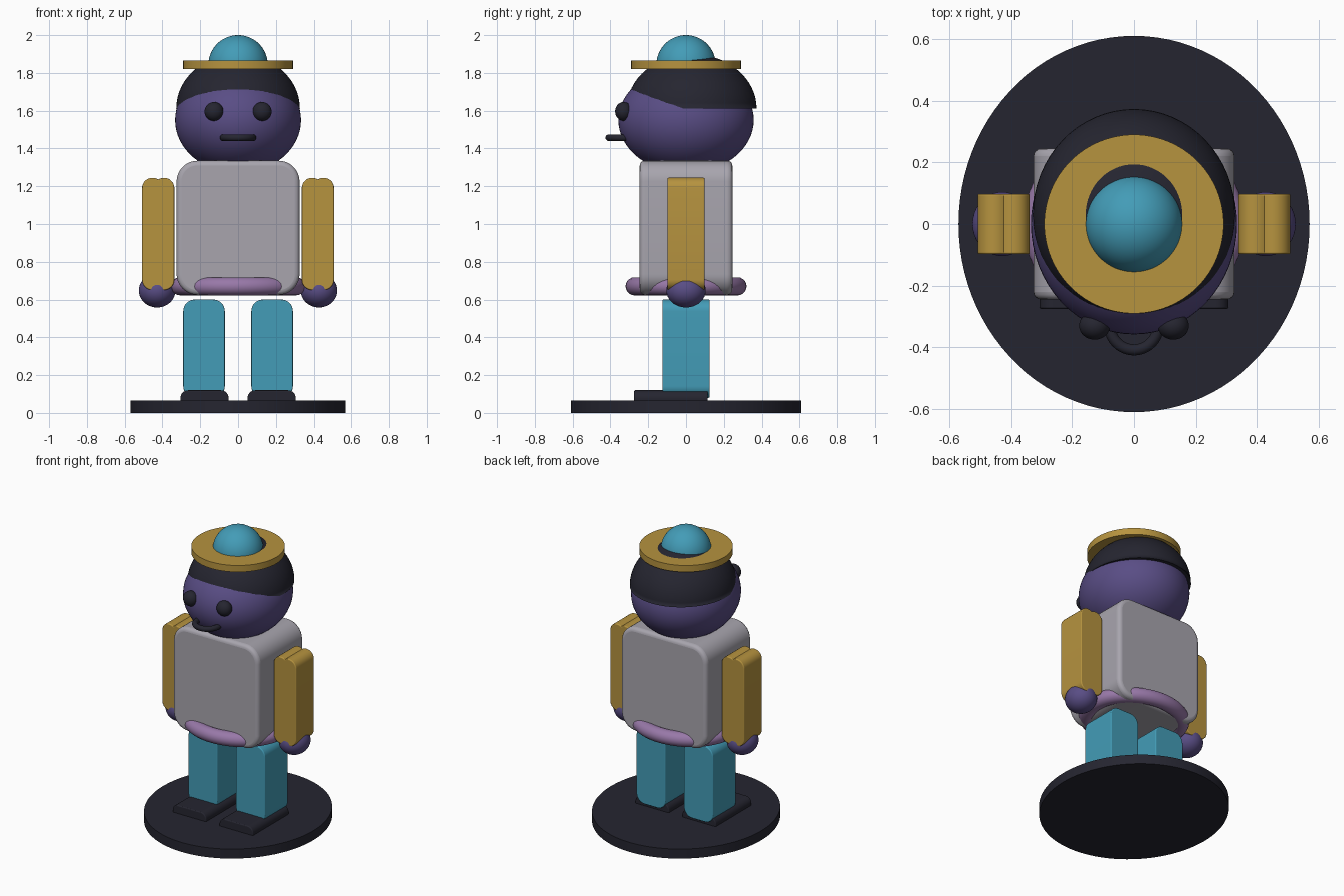
import bpy, bmesh
from math import sin, cos, radians, asin, degrees

if "Cube" in bpy.data.objects:
    bpy.data.objects.remove(bpy.data.objects["Cube"], do_unlink=True)


def material(name, rgb):
    lin = [((c / 255 + 0.055) / 1.055) ** 2.4 for c in rgb]
    m = bpy.data.materials.new(name)
    m.use_nodes = True
    m.diffuse_color = (*lin, 1)
    node = next(n for n in m.node_tree.nodes if n.type == 'BSDF_PRINCIPLED')
    node.inputs["Base Color"].default_value = (*lin, 1)
    return m


black = material("charcoal", (37, 37, 48))
teal = material("teal", (67, 156, 183))
gold = material("ochre", (182, 147, 63))
violet = material("dark_violet", (89, 77, 133))
grey = material("warm_grey", (168, 165, 174))
mauve = material("mauve", (152, 120, 168))


def finish(ob, name, mat):
    ob.name = ob.data.name = name
    ob.data.materials.append(mat)
    bpy.ops.object.select_all(action='DESELECT')
    ob.select_set(True)
    bpy.context.view_layer.objects.active = ob
    bpy.ops.object.transform_apply(location=False, rotation=False, scale=True)
    bpy.ops.object.shade_smooth_by_angle(angle=radians(35))
    return ob


def ball(name, mat, loc, radii):
    bpy.ops.mesh.primitive_uv_sphere_add(segments=64, ring_count=32, radius=1, location=loc)
    ob = bpy.context.object
    ob.scale = radii
    return finish(ob, name, mat)


def disc(name, mat, rx, ry, z0, z1):
    bpy.ops.mesh.primitive_cylinder_add(vertices=96, radius=1, depth=1, location=(0, 0, (z0 + z1) / 2))
    ob = bpy.context.object
    ob.scale = (rx, ry, z1 - z0)
    return finish(ob, name, mat)


def ring(name, mat, loc, major, minor, scale=(1, 1, 1)):
    bpy.ops.mesh.primitive_torus_add(major_segments=72, minor_segments=20, location=loc,
                                     major_radius=major, minor_radius=minor)
    ob = bpy.context.object
    ob.scale = scale
    return finish(ob, name, mat)


def slab(name, mat, xs, ys, zs, r, edge, lobed=False):
    """Rounded front outline pushed through along y; lobed ends have a centre crease."""
    x0, x1 = xs
    z0, z1 = zs
    over = degrees(asin(((x1 - x0) / 2 - r) / r)) if lobed else 0
    corners = [(x1 - r, z1 - r, 0, 90 + over), (x0 + r, z1 - r, 90 - over, 180),
               (x0 + r, z0 + r, 180, 270 + over), (x1 - r, z0 + r, 270 - over, 360)]
    bm = bmesh.new()
    verts = []
    steps = 10
    for cx, cz, a0, a1 in corners:
        for i in range(steps + 1):
            a = radians(a0 + (a1 - a0) * i / steps)
            verts.append(bm.verts.new((cx + r * cos(a), ys[0], cz + r * sin(a))))
    face = bm.faces.new(verts)
    out = bmesh.ops.extrude_face_region(bm, geom=[face])
    moved = [g for g in out["geom"] if isinstance(g, bmesh.types.BMVert)]
    bmesh.ops.translate(bm, verts=moved, vec=(0, ys[1] - ys[0], 0))
    bmesh.ops.remove_doubles(bm, verts=bm.verts, dist=0.0001)
    bmesh.ops.recalc_face_normals(bm, faces=bm.faces)
    me = bpy.data.meshes.new(name)
    bm.to_mesh(me)
    bm.free()
    ob = bpy.data.objects.new(name, me)
    bpy.context.collection.objects.link(ob)
    finish(ob, name, mat)
    bev = ob.modifiers.new("soft_edges", 'BEVEL')
    bev.width = edge
    bev.segments = 4
    bev.limit_method = 'ANGLE'
    bev.angle_limit = radians(75)
    return ob


# Stand
disc("base", black, 0.57, 0.61, 0, 0.065)

# Torso and belt
slab("torso", grey, (-0.325, 0.325), (-0.245, 0.245), (0.625, 1.335), 0.11, 0.025)
ring("belt", mauve, (0, 0, 0.67), 0.272, 0.048, (1.12, 1, 1))

# Limbs, mirrored across x
for side, s in (("left", 1), ("right", -1)):
    def span(a, b):
        return tuple(sorted((s * a, s * b)))
    slab(side + "_foot", black, span(0.05, 0.305), (-0.275, 0.115), (0.03, 0.12), 0.042, 0.006)
    slab(side + "_leg", teal, span(0.07, 0.29), (-0.125, 0.125), (0.08, 0.6), 0.062, 0.006)
    slab(side + "_arm", gold, span(0.337, 0.508), (-0.098, 0.098), (0.65, 1.245), 0.055, 0.006, True)
    ball(side + "_hand", violet, (s * 0.428, 0, 0.648), (0.097, 0.104, 0.09))
    ball(side + "_eye", black, (s * 0.127, -0.33, 1.596), (0.05, 0.045, 0.05))

# Head and mouth
ball("head", violet, (0, 0, 1.55), (0.333, 0.358, 0.28))
ring("mouth", black, (0, -0.33, 1.457), 0.078, 0.018)

# Hair: upper half of an ellipsoid set slightly back
hair = ball("hair", black, (0, 0.03, 1.612), (0.327, 0.343, 0.288))
bm = bmesh.new()
bm.from_mesh(hair.data)
bmesh.ops.bisect_plane(bm, geom=bm.verts[:] + bm.edges[:] + bm.faces[:],
                       plane_co=(0, 0, 0), plane_no=(0, 0, 1), clear_inner=True)
rim = [e for e in bm.edges if e.is_boundary]
bmesh.ops.holes_fill(bm, edges=rim)
for e in rim:
    e.smooth = False
bm.to_mesh(hair.data)
bm.free()

# Hat
disc("hat_brim", gold, 0.29, 0.29, 1.82, 1.865)
ball("hat_dome", teal, (0, 0, 1.843), (0.157, 0.157, 0.157))
